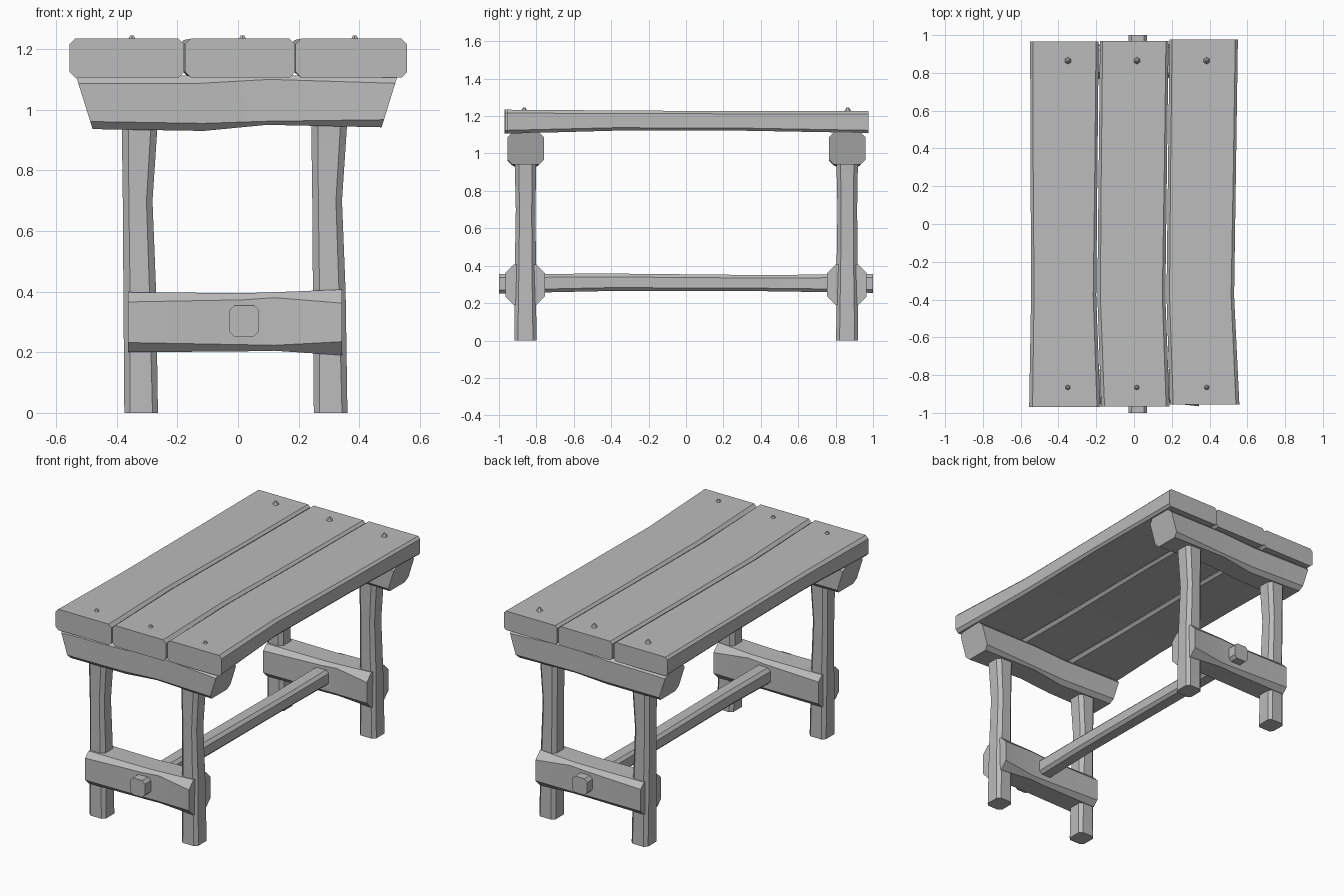
import bpy
import bmesh
from math import radians
from mathutils import Vector

if "Cube" in bpy.data.objects:
    bpy.data.objects.remove(bpy.data.objects["Cube"])

grey = bpy.data.materials.new("weathered_grey")
grey.use_nodes = True
grey.diffuse_color = (0.5, 0.5, 0.5, 1)
grey.node_tree.nodes["Principled BSDF"].inputs["Base Color"].default_value = (0.5, 0.5, 0.5, 1)


def finish(name, bm, angle=25):
    bmesh.ops.recalc_face_normals(bm, faces=bm.faces)
    mesh = bpy.data.meshes.new(name)
    bm.to_mesh(mesh)
    bm.free()
    mesh.materials.append(grey)
    obj = bpy.data.objects.new(name, mesh)
    bpy.context.collection.objects.link(obj)
    bpy.ops.object.select_all(action="DESELECT")
    obj.select_set(True)
    bpy.context.view_layer.objects.active = obj
    bpy.ops.object.shade_smooth_by_angle(angle=radians(angle))
    return obj


AXES = {
    "x": lambda t, u, v: Vector((t, u, v)),
    "y": lambda t, u, v: Vector((u, t, v)),
    "z": lambda t, u, v: Vector((u, v, t)),
}


def timber(name, axis, stations, offset=(0, 0, 0), slant=0.0):
    """Hewn beam: chamfered sections (t, u0, u1, v0, v1, chamfer) joined along an axis."""
    bm = bmesh.new()
    rings = []
    for t, u0, u1, v0, v1, c in stations:
        outline = [(u0 + c, v0), (u1 - c, v0), (u1, v0 + c), (u1, v1 - c),
                   (u1 - c, v1), (u0 + c, v1), (u0, v1 - c), (u0, v0 + c)]
        middle = (v0 + v1) / 2
        rings.append([bm.verts.new(AXES[axis](t * (1 + slant * (v - middle)), u, v) + Vector(offset))
                      for u, v in outline])
    for a, b in zip(rings, rings[1:]):
        for i in range(len(a)):
            j = (i + 1) % len(a)
            bm.faces.new((a[i], a[j], b[j], b[i]))
    bm.faces.new(rings[0])
    bm.faces.new(rings[-1])
    return finish(name, bm)


# Table top: three slightly wavy planks
planks = {
    "right": (-0.555, -0.178, -0.545, -0.2, -0.55, -0.187, -0.97, 0.965),
    "middle": (-0.174, 0.188, -0.194, 0.166, -0.18, 0.183, -0.965, 0.97),
    "left": (0.19, 0.558, 0.172, 0.53, 0.188, 0.55, -0.955, 0.976),
}
for side, (a0, a1, b0, b1, c0, c1, front, back) in planks.items():
    timber(side + "_plank", "y", [
        (front, a0, a1, 1.106, 1.234, 0.018),
        (-0.38, b0, b1, 1.122, 1.23, 0.016),
        (0.3, (b0 + c0) / 2, (b1 + c1) / 2, 1.122, 1.226, 0.014),
        (back, c0, c1, 1.11, 1.226, 0.014),
    ])

# Peg heads near both ends of each plank
for side, x in (("right", -0.35), ("middle", 0.015), ("left", 0.385)):
    for end, y in (("front", -0.865), ("back", 0.865)):
        bm = bmesh.new()
        bmesh.ops.create_cone(bm, cap_ends=True, segments=6, radius1=0.022, radius2=0.006, depth=0.025)
        bmesh.ops.translate(bm, verts=bm.verts, vec=(x, y, 1.233))
        finish(f"{end}_{side}_peg", bm)

# Two trestles of the same build
for end, shift in (("front", 0), ("back", 1.72)):
    move = (0, shift, 0)
    timber(end + "_top_beam", "x", [
        (-0.507, -0.955, -0.765, 0.936, 1.112, 0.025),
        (-0.12, -0.94, -0.775, 0.93, 1.112, 0.025),
        (0.1, -0.93, -0.775, 0.95, 1.112, 0.012),
        (0.5, -0.955, -0.76, 0.942, 1.112, 0.025),
    ], move, slant=0.62)
    timber(end + "_cross_rail", "x", [
        (-0.362, -0.96, -0.765, 0.2, 0.398, 0.032),
        (0.02, -0.945, -0.775, 0.203, 0.395, 0.022),
        (0.12, -0.94, -0.775, 0.205, 0.398, 0.018),
        (0.343, -0.965, -0.755, 0.19, 0.407, 0.045),
    ], move)
    for side, x in (("right", -0.32), ("left", 0.305)):
        timber(f"{end}_{side}_leg", "z", [
            (0, x - 0.055, x + 0.056, -0.917, -0.8, 0.018),
            (0.4, x - 0.058, x + 0.05, -0.915, -0.802, 0.022),
            (0.7, x - 0.06, x + 0.038, -0.91, -0.805, 0.02),
            (1.0, x - 0.064, x + 0.058, -0.917, -0.8, 0.022),
        ], move)

# Long stretcher passing through both cross rails
timber("stretcher", "y", [
    (-1.0, -0.03, 0.07, 0.252, 0.355, 0.018),
    (-0.4, -0.028, 0.068, 0.265, 0.358, 0.018),
    (0.4, -0.03, 0.068, 0.264, 0.35, 0.016),
    (1.0, -0.03, 0.07, 0.255, 0.355, 0.018),
])
